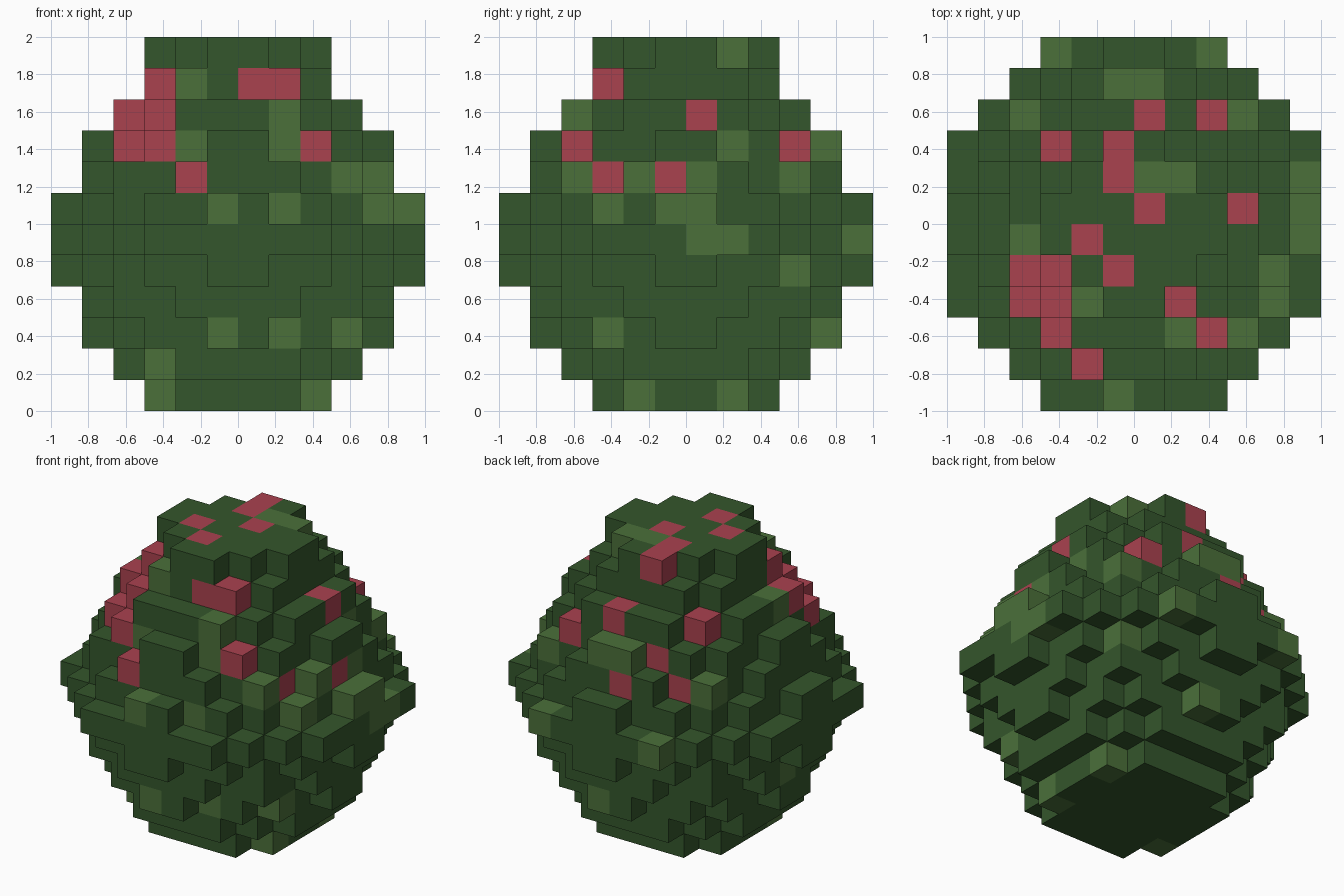
import bpy
import bmesh
import math
from mathutils import Vector

if "Cube" in bpy.data.objects:
    bpy.data.objects.remove(bpy.data.objects["Cube"], do_unlink=True)

CELL = 1 / 6

# Radius of each round layer of blocks, bottom to top, in cells
RADII = [3.2, 4.0, 4.6, 5.05, 5.6, 6.1, 5.6, 5.05, 4.6, 4.0, 3.2, 2.7]

# Coloured blocks by layer: (column, row) counted from the centre
BLOSSOMS = {
    11: [(-2, -1), (-1, -2), (0, 0), (-1, 1), (-1, 2)],
    10: [(0, -3), (1, -3), (-3, -2)],
    9: [(-4, -2), (-3, -3), (3, 0), (0, 3), (-3, 2)],
    8: [(-4, -3), (-3, -4), (2, -4), (2, 3), (-2, 3)],
    7: [(-2, -5), (3, -3), (4, -1), (-1, 4), (-3, 3)],
}
LIGHT_LEAVES = {
    11: [(0, 1), (1, 1)],
    10: [(-2, -3)],
    9: [(1, -4), (-4, -1)],
    8: [(1, -4), (-2, -4), (3, 1), (-1, 4), (0, 4)],
    7: [(3, -4), (4, -2), (4, 0), (3, 3), (-4, 3)],
    6: [(-1, -6), (1, -5), (4, -3), (5, -1), (5, 0)],
    5: [(5, 0), (5, 1), (2, 5), (-3, 5)],
    4: [(3, 3)],
    3: [(-5, 0)],
    2: [(-1, -5), (1, -4), (3, -3), (0, 4)],
    1: [(-3, -3)],
    0: [(-3, -2), (2, -2), (2, 1)],
}


def material(name, color):
    mat = bpy.data.materials.new(name)
    mat.use_nodes = True
    mat.diffuse_color = (*color, 1)
    bsdf = mat.node_tree.nodes["Principled BSDF"]
    bsdf.inputs["Base Color"].default_value = (*color, 1)
    bsdf.inputs["Roughness"].default_value = 0.9
    return mat


def cells_of(layers):
    return {(x, y, z) for z, spots in layers.items() for x, y in spots}


# Stack of discs that fills the whole crown
crown = {(x, y, z) for z, radius in enumerate(RADII)
         for x in range(-6, 6) for y in range(-6, 6)
         if math.hypot(x + 0.5, y + 0.5) < radius}

AXES = [Vector((1, 0, 0)), Vector((0, 1, 0)), Vector((0, 0, 1))]


def build_blocks(name, cells, mat):
    """Make one mesh from the exposed block faces of the given cells."""
    bm = bmesh.new()
    for cell in sorted(cells):
        centre = Vector(cell) + Vector((0.5, 0.5, 0.5))
        for i in range(3):
            for side in (1, -1):
                n = AXES[i] * side
                if tuple(int(c + d) for c, d in zip(cell, n)) in crown:
                    continue
                u = AXES[(i + 1) % 3] * 0.5
                v = AXES[(i + 2) % 3] * 0.5 * side
                mid = centre + n * 0.5
                corners = (mid - u - v, mid + u - v, mid + u + v, mid - u + v)
                bm.faces.new([bm.verts.new(p * CELL) for p in corners])
    bmesh.ops.remove_doubles(bm, verts=bm.verts, dist=0.001)
    mesh = bpy.data.meshes.new(name)
    bm.to_mesh(mesh)
    bm.free()
    mesh.materials.append(mat)
    obj = bpy.data.objects.new(name, mesh)
    bpy.context.collection.objects.link(obj)


blossoms = cells_of(BLOSSOMS) & crown
light = cells_of(LIGHT_LEAVES) & crown

build_blocks("dark_foliage", crown - blossoms - light,
             material("dark_green", (0.034, 0.093, 0.025)))
build_blocks("light_leaves", light,
             material("light_green", (0.070, 0.162, 0.042)))
build_blocks("blossoms", blossoms,
             material("rose_pink", (0.402, 0.054, 0.078)))
